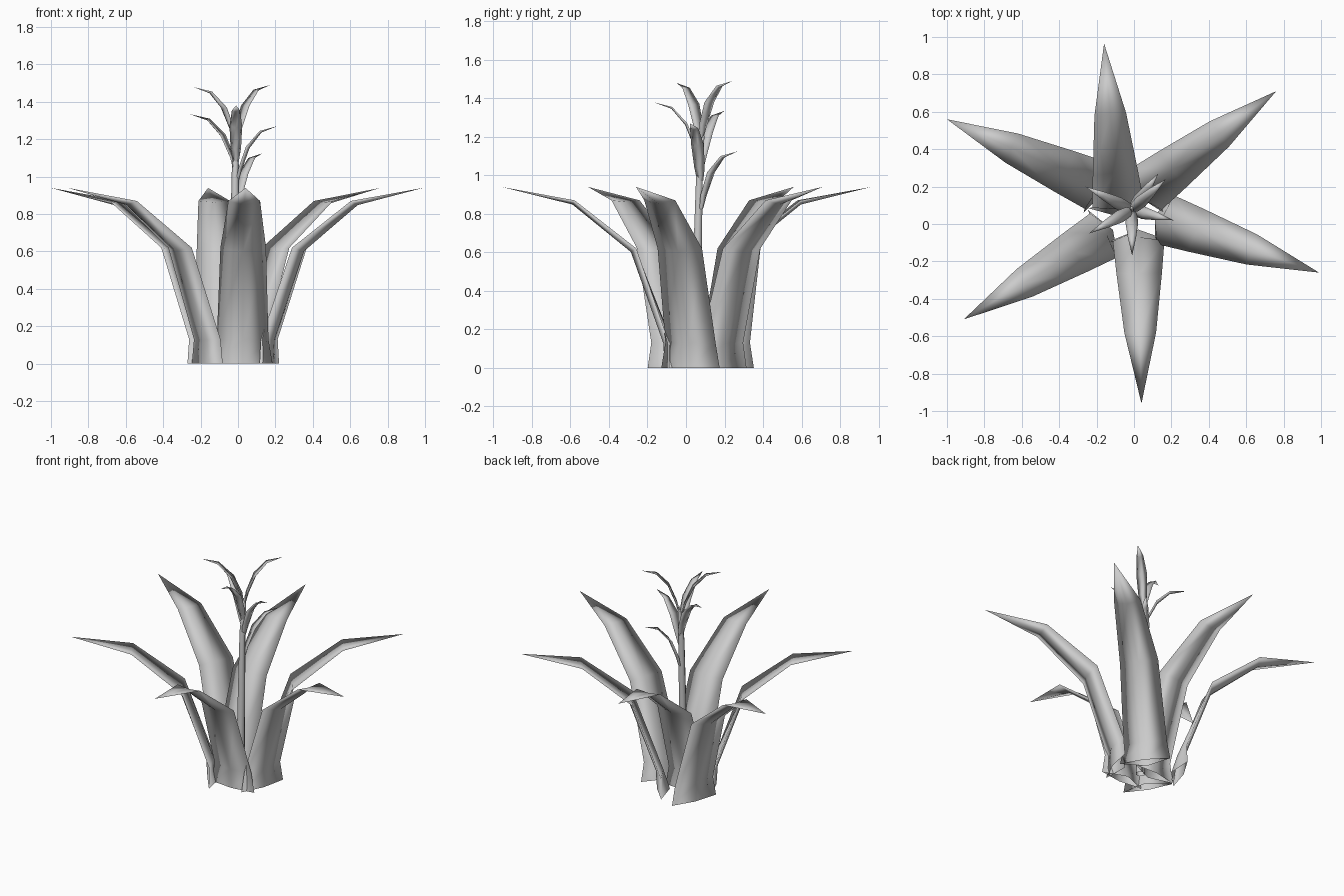
import bpy, bmesh
from math import radians, cos, sin, atan2
from mathutils import Vector

if "Cube" in bpy.data.objects:
    bpy.data.objects.remove(bpy.data.objects["Cube"])


def make_object(name, rings, tip):
    """Skin closed rings of points, ending in a single tip point."""
    bm = bmesh.new()
    rows = [[bm.verts.new(p) for p in r] for r in rings]
    t = bm.verts.new(tip)
    n = len(rows[0])
    for i in range(n):
        j = (i + 1) % n
        for a, b in zip(rows, rows[1:]):
            bm.faces.new((a[i], a[j], b[j], b[i]))
        bm.faces.new((rows[-1][i], rows[-1][j], t))
    bmesh.ops.recalc_face_normals(bm, faces=bm.faces)
    me = bpy.data.meshes.new(name)
    bm.to_mesh(me)
    bm.free()
    for p in me.polygons:
        p.use_smooth = True
    ob = bpy.data.objects.new(name, me)
    bpy.context.collection.objects.link(ob)


def leaf(name, tip, angle, profile):
    """Solid leaf; rows: distance behind tip, drop, half width, outer and inner depth, tilt."""
    tip = Vector(tip)
    out = Vector((cos(angle), sin(angle), 0))
    side = Vector((-out.y, out.x, 0))
    rings = []
    for back, drop, half, outer, inner, tilt in profile:
        mid = tip - out * back - Vector((0, 0, drop))
        under = out * cos(radians(tilt)) - Vector((0, 0, sin(radians(tilt))))
        # left edge, outer keel, right edge, inner channel
        rings.append([mid - side * half, mid + under * outer,
                      mid + side * half, mid + under * inner])
    make_object(name, rings, tip)


# Six large arching leaves
big = [(0.87, 0.94, 0.16, 0.02, -0.06, 0), (0.87, 0.81, 0.138, 0.028, -0.02, 5),
       (0.70, 0.32, 0.122, 0.032, 0.01, 35), (0.38, 0.07, 0.085, 0.024, 0.008, 65)]
big_tips = [(-0.16, 0.965, 95), (0.76, 0.71, 37), (0.99, -0.26, -19),
            (0.04, -0.96, -89), (-0.91, -0.51, 211), (-1.0, 0.56, 156)]
for i, (x, y, a) in enumerate(big_tips):
    leaf(f"large_leaf_{i + 1}", (x, y, 0.94), radians(a), big)

# Tapered central stalk
stalk_path = [(-0.015, 0.045, 0, 0.03), (-0.015, 0.06, 0.6, 0.025),
              (-0.015, 0.07, 1.0, 0.02), (-0.01, 0.085, 1.2, 0.012)]
make_object("stalk",
            [[(x + r * cos(radians(60 * k)), y + r * sin(radians(60 * k)), z)
              for k in range(6)] for x, y, z, r in stalk_path],
            (-0.01, 0.09, 1.24))

# Small leaves spiralling up the stalk
small_tips = [(0.13, 0.27, 1.125), (0.21, 0.02, 1.27), (-0.26, 0.20, 1.335),
              (-0.01, -0.17, 1.38), (-0.24, -0.05, 1.48), (0.17, 0.24, 1.49)]
for i, (x, y, z) in enumerate(small_tips):
    dx, dy = x + 0.012, y - 0.075
    length = (dx * dx + dy * dy) ** 0.5
    s = length / 0.25
    small = [(length - 0.005, 0.30, 0.016, 0.01, 0, 0),
             (length - 0.02, 0.23, 0.028, 0.014, 0.002, 10),
             (0.18 * s, 0.11, 0.034, 0.014, 0.004, 35),
             (0.1 * s, 0.025, 0.022, 0.01, 0.003, 65)]
    leaf(f"small_leaf_{i + 1}", (x, y, z), atan2(dy, dx), small)
